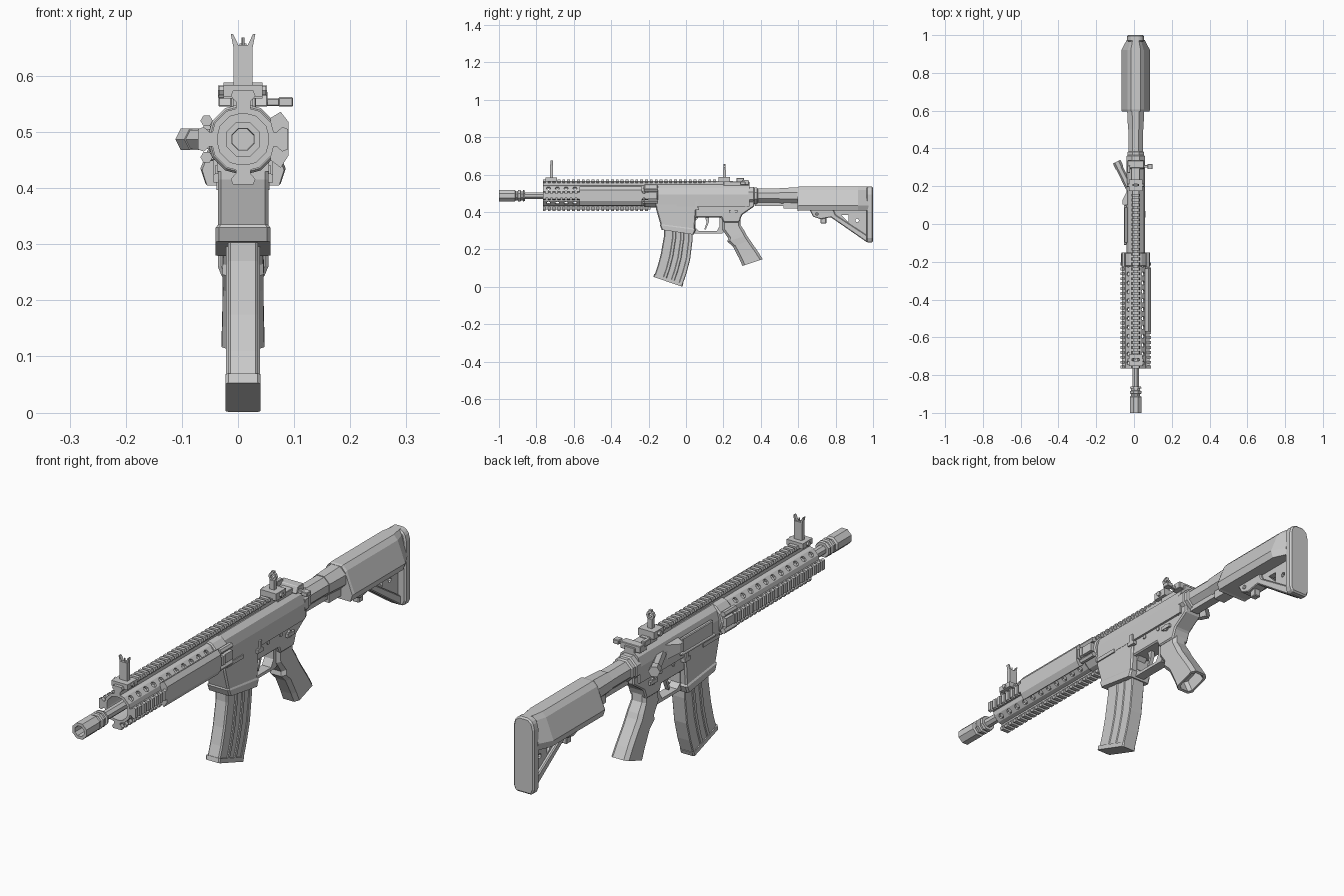
import bpy, bmesh, math
from mathutils import Vector, Matrix

XC, ZC = 0.009, 0.487   # bore axis


def make(name, *solids, bevel=0.0):
    """Skin each list of rings into a capped solid; a repeated first ring closes it as a loop."""
    bm = bmesh.new()
    for rings in solids:
        loop = rings[0] == rings[-1]
        vs = [[bm.verts.new(p) for p in r] for r in (rings[:-1] if loop else rings)]
        if loop:
            vs.append(vs[0])
        n = len(vs[0])
        for a, b in zip(vs, vs[1:]):
            for i in range(n):
                bm.faces.new((a[i], a[(i + 1) % n], b[(i + 1) % n], b[i]))
        if not loop:
            bm.faces.new(vs[0])
            bm.faces.new(vs[-1])
    bmesh.ops.recalc_face_normals(bm, faces=bm.faces)
    me = bpy.data.meshes.new(name)
    bm.to_mesh(me)
    bm.free()
    ob = bpy.data.objects.new(name, me)
    bpy.context.collection.objects.link(ob)
    if bevel:
        m = ob.modifiers.new("bevel", 'BEVEL')
        m.width, m.segments, m.limit_method = bevel, 1, 'ANGLE'
    return ob


def box(x0, x1, y0, y1, z0, z1):
    return [[(x, y0, z0), (x, y1, z0), (x, y1, z1), (x, y0, z1)] for x in (x0, x1)]


def side(pts, hw, x=XC):
    """Side profile (y, z) extruded across x."""
    return [[(x + s, y, z) for y, z in pts] for s in (-hw, hw)]


def along(pts, y0, y1):
    """Cross-section (x, z) extruded along y."""
    return [[(x, y, z) for x, z in pts] for y in (y0, y1)]


def lathe(prof, n=8, phase=0.5):
    """Profile (y, radius) turned about the bore axis."""
    return [[(XC + r * math.cos((i + phase) * math.tau / n), y,
              ZC + r * math.sin((i + phase) * math.tau / n)) for i in range(n)] for y, r in prof]


def rod(a, b, r, n=6, r2=None):
    a, b = Vector(a), Vector(b)
    q = (b - a).to_track_quat('Z', 'Y')
    return [[tuple(p + q @ Vector((rr * math.cos(i * math.tau / n), rr * math.sin(i * math.tau / n), 0)))
             for i in range(n)] for p, rr in ((a, r), (b, r2 or r))]


def slices(rows):
    """Chamfered slices given by front point, back point, half width, chamfer."""
    out = []
    for fy, fz, by, bz, hw, c in rows:
        F, B = Vector((0, fy, fz)), Vector((0, by, bz))
        d = (B - F).normalized() * c
        out.append([(XC + x, p.y, p.z) for p, x in (
            (F + d, -hw), (B - d, -hw), (B, c - hw), (B, hw - c),
            (B - d, hw), (F + d, hw), (F, hw - c), (F, c - hw))])
    return out


def cut(ob, *solids):
    c = make(ob.name + "_cutter", *solids)
    c.hide_render = True
    c.hide_viewport = False
    c.display_type = 'WIRE'
    m = ob.modifiers.new("cut", 'BOOLEAN')
    m.object, m.solver = c, 'EXACT'
    bpy.context.view_layer.update()
    me = bpy.data.meshes.new_from_object(ob.evaluated_get(bpy.context.evaluated_depsgraph_get()))
    ob.modifiers.clear()
    ob.data = me
    bpy.data.objects.remove(c)


def rail(name, deg, y0, y1, r):
    """Toothed accessory rail at an angle round the bore."""
    parts = [box(-.013, .013, y0, y1, .045, r - .008)]
    y = y0
    while y + .014 <= y1 + .001:
        h = [(-.013, r - .02), (-.022, r - .010), (-.018, r), (.018, r), (.022, r - .010), (.013, r - .02)]
        parts.append(along(h, y, y + .015))
        y += .026
    ob = make(name, *parts)
    ob.data.transform(Matrix.Translation((XC, 0, ZC)) @ Matrix.Rotation(math.radians(deg), 4, 'Y'))


# muzzle and barrel
make("muzzle_device", lathe([(-.93, .02), (-1, .021), (-1, .033), (-.915, .033), (-.91, .026), (-.9, .026),
                             (-.897, .033), (-.885, .033), (-.882, .026), (-.872, .026), (-.87, .033), (-.86, .03)]))
make("barrel", lathe([(-.87, .019), (-.15, .019)]))

# handguard shell with vent holes on the diagonals
hg = [(-.765, .058), (-.17, .058), (-.17, .047), (-.765, .047), (-.765, .058)]
guard = make("handguard", lathe(hg, 12, 0))
holes = []
for i in range(12):
    y = -.735 + i * .047
    for s in (-1, 1):
        holes.append((y, s))
for s in (-1, 1):
    cut(guard, *[rod((XC - .07 * s, y, ZC - .07), (XC + .07 * s, y, ZC + .07), .0115, 8)
                 for y, t in holes if t == s])
rail("top_rail", 0, -.765, .18, .087)
rail("right_rail", 90, -.765, -.2, .08)
rail("bottom_rail", 180, -.765, -.19, .081)
rail("left_rail", 270, -.765, -.2, .08)
make("rail_panel", along([(.058, .45), (.076, .436), (.09, .458), (.09, .518), (.076, .536), (.058, .525)], -.57, -.235))

# clamp joining the handguard to the receiver
make("handguard_clamp", lathe([(-.225, .06), (-.22, .064), (-.155, .064), (-.15, .058)], 12, 0),
     *[box(XC + s * .066 - .011, XC + s * .066 + .011, -.21, -.155, .47, .505) for s in (-1, 1)])
make("clamp_bolts", *[rod((XC + s * .065, -.225, z), (XC + s * .065, -.15, z), .011)
                      for s in (-1, 1) for z in (.455, .52)])

# upper receiver
half = [(.018, .547), (.038, .53), (.048, .495), (.046, .43)]
make("upper_receiver", along([(XC + x, z) for x, z in half] + [(XC - x, z) for x, z in half[::-1]], -.16, .34),
     box(XC - .018, XC + .018, .1, .25, .54, .565))
make("ejection_cover", box(-.05, -.035, -.1, .09, .455, .515), rod((-.047, -.11, .455), (-.047, .1, .455), .008),
     bevel=.003)
make("case_deflector", [[(-.035, y, z) for y, z in ((.1, .46), (.18, .46), (.18, .52), (.1, .52))],
                        [(-.062, y, z) for y, z in ((.105, .475), (.125, .475), (.125, .51), (.105, .51))]])
make("forward_assist", rod((-.025, .19, ZC), (-.078, .3, ZC), .019), rod((-.076, .297, ZC), (-.092, .33, ZC), .022))
make("charging_handle", box(-.014, .032, .2, .34, .54, .562),
     side([(.29, .545), (.335, .545), (.335, .572), (.30, .572)], .044),
     box(.045, .075, .298, .312, .546, .56), box(.072, .098, .29, .318, .545, .562),
     box(-.036, -.02, .27, .31, .56, .582), bevel=.002)

# lower receiver
make("magazine_well", slices([(-.16, .445, .06, .445, .045, .006), (-.16, .415, .055, .415, .045, .006),
                              (-.137, .335, .048, .312, .045, .006), (-.14, .33, .052, .305, .049, .006),
                              (-.13, .305, .042, .279, .049, .006)]))
make("lower_receiver", side([(.03, .45), (.03, .37), (.19, .37), (.2, .345), (.285, .345), (.3, .385),
                             (.365, .43), (.365, .46)], .037), bevel=.005)
make("trigger_guard", side([(.035, .375), (.035, .286), (.195, .286), (.215, .31), (.215, .375), (.18, .375),
                            (.18, .325), (.165, .298), (.07, .298), (.052, .315), (.052, .355), (.07, .375)], .02))
make("trigger", side([(.1, .38), (.125, .38), (.122, .345), (.105, .305), (.098, .308), (.11, .345)], .008))
controls = []
for s in (-1, 1):
    def bx(o, y0, y1, z0, z1):
        a, b = XC + s * .03, XC + s * o
        return box(min(a, b), max(a, b), y0, y1, z0, z1)
    controls += [bx(.047, .23, .275, .397, .411), rod((XC + s * .03, .25, .404), (XC + s * .044, .25, .404), .014, 8)]
    controls += [rod((XC + s * .03, y, z), (XC + s * .041, y, z), .008, 8)
                 for y, z in ((.12, .42), (.2, .42), (.32, .435))]
    controls += [bx(.053, .048, .062, .41, .455), bx(.053, .035, .07, .41, .425), bx(.05, -.15, -.05, .425, .44)]
make("receiver_controls", *controls)

# grip, open at the bottom
make("pistol_grip", slices([(.195, .37, .29, .37, .03, .01), (.195, .305, .292, .33, .033, .012),
                            (.225, .26, .315, .295, .036, .014), (.222, .242, .325, .275, .037, .014),
                            (.252, .213, .342, .25, .036, .014), (.285, .15, .385, .188, .037, .014),
                            (.302, .112, .41, .148, .038, .014), (.312, .115, .4, .145, .029, .012),
                            (.29, .165, .37, .195, .027, .012)]))

# curved magazine with pressed ribs
mag = [(-.118, .34, .035, .32), (-.118, .27, .035, .25), (-.135, .175, .022, .145),
       (-.152, .11, .002, .07), (-.168, .064, -.018, .013)]


def strip(f0, f1, hw, c):
    return slices([(a + (d - a) * f0, b + (e - b) * f0, a + (d - a) * f1, b + (e - b) * f1, hw, c)
                   for a, b, d, e in mag])


make("magazine", strip(0, 1, .027, .005), strip(.3, .42, .030, .003), strip(.58, .7, .030, .003),
     strip(.86, 1.0, .0295, .003))
make("magazine_floorplate", slices([(-.17, .07, -.014, .017, .031, .005), (-.174, .053, -.02, .001, .031, .005)]))

# buffer tube and stock
make("buffer_tube", lathe([(.335, .052), (.36, .052), (.365, .047), (.38, .047), (.385, .041), (.62, .041)]),
     box(XC - .018, XC + .018, .37, .62, .432, .47))
sec = [(.026, .536), (.043, .518), (.076, .435), (.067, .408)]


def stock_ring(y, k, dz=0):
    return [(XC + x * k, y, z - dz) for x, z in sec] + [(XC - x * k, y, z - dz) for x, z in sec[::-1]]


make("stock_body", [stock_ring(.595, .96, .003), stock_ring(.605, 1), stock_ring(.92, 1), stock_ring(.975, .62)])
make("stock_collar", lathe([(.5, .044), (.6, .049)]), box(XC - .024, XC + .024, .52, .66, .418, .46))
web = make("stock_web", side([(.77, .42), (.8, .372), (.965, .25), (.98, .42)], .012))
cut(web, rod((-.1, .915, .355), (.1, .915, .355), .01, 8),
    side([(.83, .385), (.87, .345), (.87, .385)], .05))
make("stock_strut", side([(.75, .41), (.77, .375), (.965, .24), (.98, .235), (.98, .268), (.8, .385), (.79, .41)], .024),
     bevel=.004)
make("stock_latch", side([(.66, .415), (.68, .375), (.72, .362), (.79, .375), (.79, .415)], .024),
     box(XC - .014, XC + .014, .72, .75, .338, .37), rod((XC - .03, .7, .39), (XC + .03, .7, .39), .009), bevel=.003)
pad = [(.02, .536), (.038, .522), (.045, .495), (.045, .26), (.036, .238)]
pad = [(XC + x, z) for x, z in pad] + [(XC - x, z) for x, z in pad[::-1]]
make("butt_pad", along(pad, .965, 1.0), bevel=.006)

# front sight: base, post and two horns
make("front_sight", box(-.026, .044, -.752, -.69, .563, .584), box(-.008, .026, -.727, -.71, .58, .655),
     *[[[(XC + s * x, y, z) for x, z in ((.006, .65), (.017, .65), (.022, .675), (.018, .675))]
        for y in (-.725, -.712)] for s in (-1, 1)],
     rod((XC, -.718, .65), (XC, -.718, .668), .0025), rod((-.034, -.72, .574), (.05, -.72, .574), .009))

# rear sight: base, post and ring aperture
R, C = [], (XC, .637)
for y0, r in ((.2, .008), (.2, .017), (.212, .017), (.212, .008), (.2, .008)):
    R.append([(C[0] + r * math.cos(i * math.tau / 8), y0, C[1] + r * math.sin(i * math.tau / 8)) for i in range(8)])
make("rear_sight", box(-.026, .044, .175, .235, .56, .588), box(-.001, .019, .198, .214, .58, .624), R,
     rod((-.036, .205, .574), (.052, .205, .574), .01), box(.003, .015, .2, .212, .65, .658))
